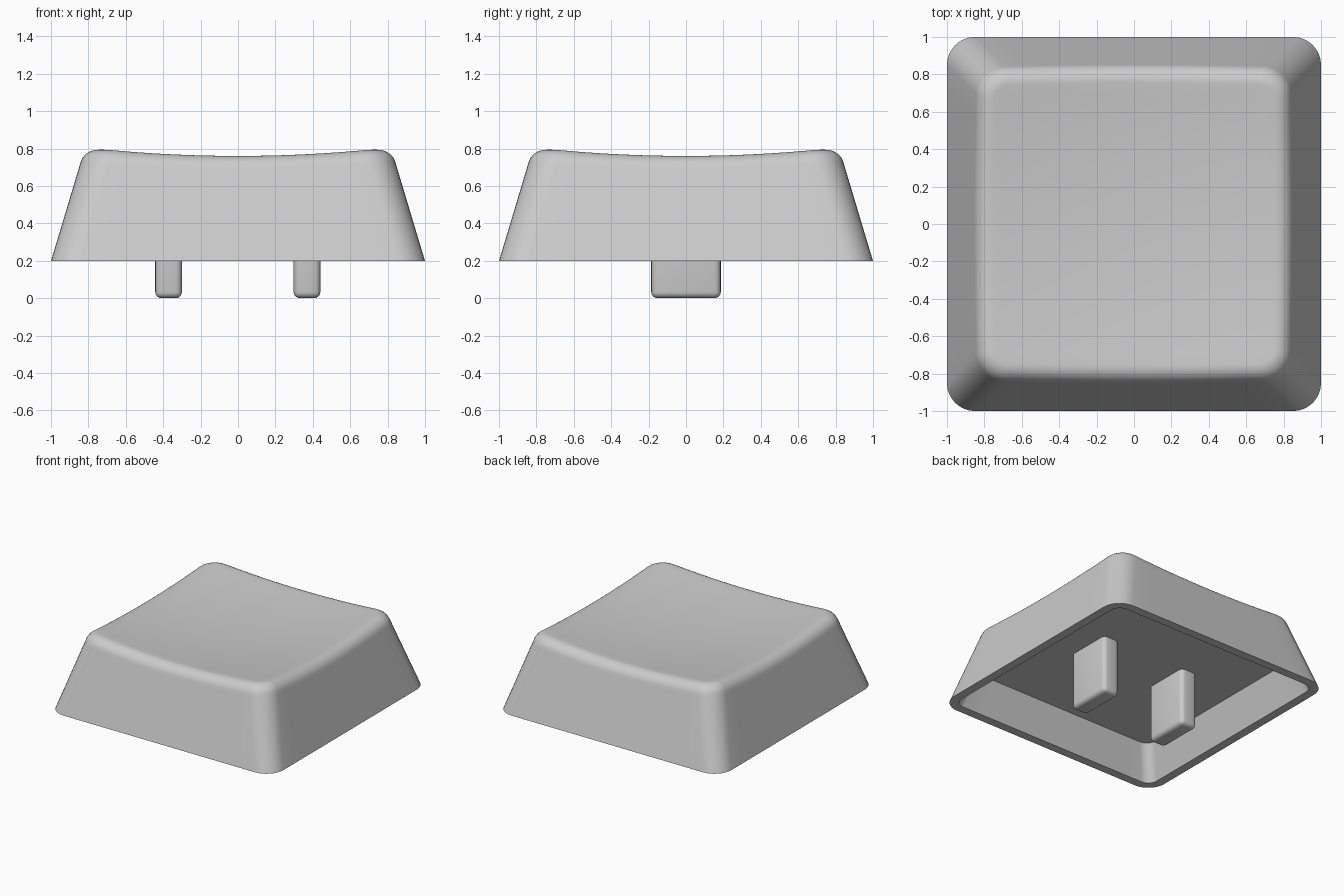
import bpy, bmesh, math
from mathutils import Vector

if "Cube" in bpy.data.objects:
    bpy.data.objects.remove(bpy.data.objects["Cube"])

RIM_Z, LEAN, RADIUS, FILLET = 0.198, 0.3, 0.15, 0.075
CEILING_Z, CEILING_HALF = 0.457, 0.835
EDGE_STEPS, CORNER_STEPS = 12, 8

grey = bpy.data.materials.new("light_grey")
grey.diffuse_color = (0.6, 0.6, 0.6, 1)
grey.use_nodes = True
grey.node_tree.nodes["Principled BSDF"].inputs["Base Color"].default_value = grey.diffuse_color


def finish(name, bm):
    bmesh.ops.recalc_face_normals(bm, faces=bm.faces)
    mesh = bpy.data.meshes.new(name)
    bm.to_mesh(mesh)
    bm.free()
    mesh.materials.append(grey)
    obj = bpy.data.objects.new(name, mesh)
    bpy.context.collection.objects.link(obj)
    bpy.ops.object.select_all(action='DESELECT')
    obj.select_set(True)
    bpy.context.view_layer.objects.active = obj
    bpy.ops.object.shade_smooth_by_angle(angle=math.radians(35))


def half_at(z):
    return 1 - LEAN * (z - RIM_Z)


def dish(x, y):
    return 0.72 + 0.07 * (x * x + y * y)


def outline_keys():
    """Each key: rotation of the side, position along the edge, corner angle."""
    keys = []
    for side in range(4):
        keys += [(side, -1 + 2 * i / EDGE_STEPS, 0) for i in range(EDGE_STEPS)]
        keys += [(side, 1, math.pi / 2 * i / CORNER_STEPS) for i in range(CORNER_STEPS)]
    return keys


def outline_point(key, half, r):
    """A point on a rounded square, as (x, y)."""
    side, along, angle = key
    core = half - r
    x, y = core + r * math.cos(angle), along * core + r * math.sin(angle)
    for _ in range(side):
        x, y = -y, x
    return x, y


KEYS = outline_keys()


def wall_point(key, z):
    return Vector((*outline_point(key, half_at(z), RADIUS), z))


def edge_section(key):
    """Rounded upper edge from the wall round to the dished top."""
    z = 0.8
    for _ in range(6):
        peak = wall_point(key, z)
        z = dish(peak.x, peak.y)
    low_z = z - FILLET * 0.95
    wall = wall_point(key, low_z)
    x, y = outline_point(key, half_at(z) - FILLET, RADIUS - FILLET)
    top = Vector((x, y, dish(x, y)))
    # the first point holds the wall flat below the rounding
    pts, w = [wall_point(key, low_z - 0.015)], 0.8
    for i in range(9):
        t = i / 8
        a, b, c = (1 - t) ** 2, 2 * w * t * (1 - t), t * t
        pts.append((wall * a + peak * b + top * c) / (a + b + c))
    return pts


def flat_ring(half, r, z):
    return [Vector((*outline_point(k, half, r), z)) for k in KEYS]


# Cap: hollow underside, rim, leaning walls, rounded edge and dished top
sections = [edge_section(k) for k in KEYS]
WALL = 0.07
rings = [flat_ring(CEILING_HALF, RADIUS - WALL, CEILING_Z),
         flat_ring(1 - WALL, RADIUS - WALL, RIM_Z),
         flat_ring(1, RADIUS, RIM_Z)]
rings += [[s[i] for s in sections] for i in range(10)]
for f in (0.93, 0.8, 0.65, 0.5, 0.35, 0.2, 0.08):
    rings.append([Vector((s[-1].x * f, s[-1].y * f, dish(s[-1].x * f, s[-1].y * f)))
                  for s in sections])

bm = bmesh.new()
loops = [[bm.verts.new(p) for p in ring] for ring in rings]
n = len(KEYS)
for a, b in zip(loops, loops[1:]):
    for i in range(n):
        j = (i + 1) % n
        bm.faces.new((a[i], a[j], b[j], b[i]))
bm.faces.new(loops[0])
bm.faces.new(loops[-1])
finish("cap", bm)

# Two mounting pegs reaching down from the hollow
PEG_TOP = CEILING_Z + 0.04
for name, x in (("left_peg", -0.371), ("right_peg", 0.369)):
    bm = bmesh.new()
    bmesh.ops.create_cube(bm, size=1)
    for v in bm.verts:
        v.co = Vector((x + v.co.x * 0.143, v.co.y * 0.372, (0.5 + v.co.z) * PEG_TOP))
    bmesh.ops.bevel(bm, geom=bm.edges[:], offset=0.033, segments=4,
                    profile=0.5, affect='EDGES')
    finish(name, bm)
